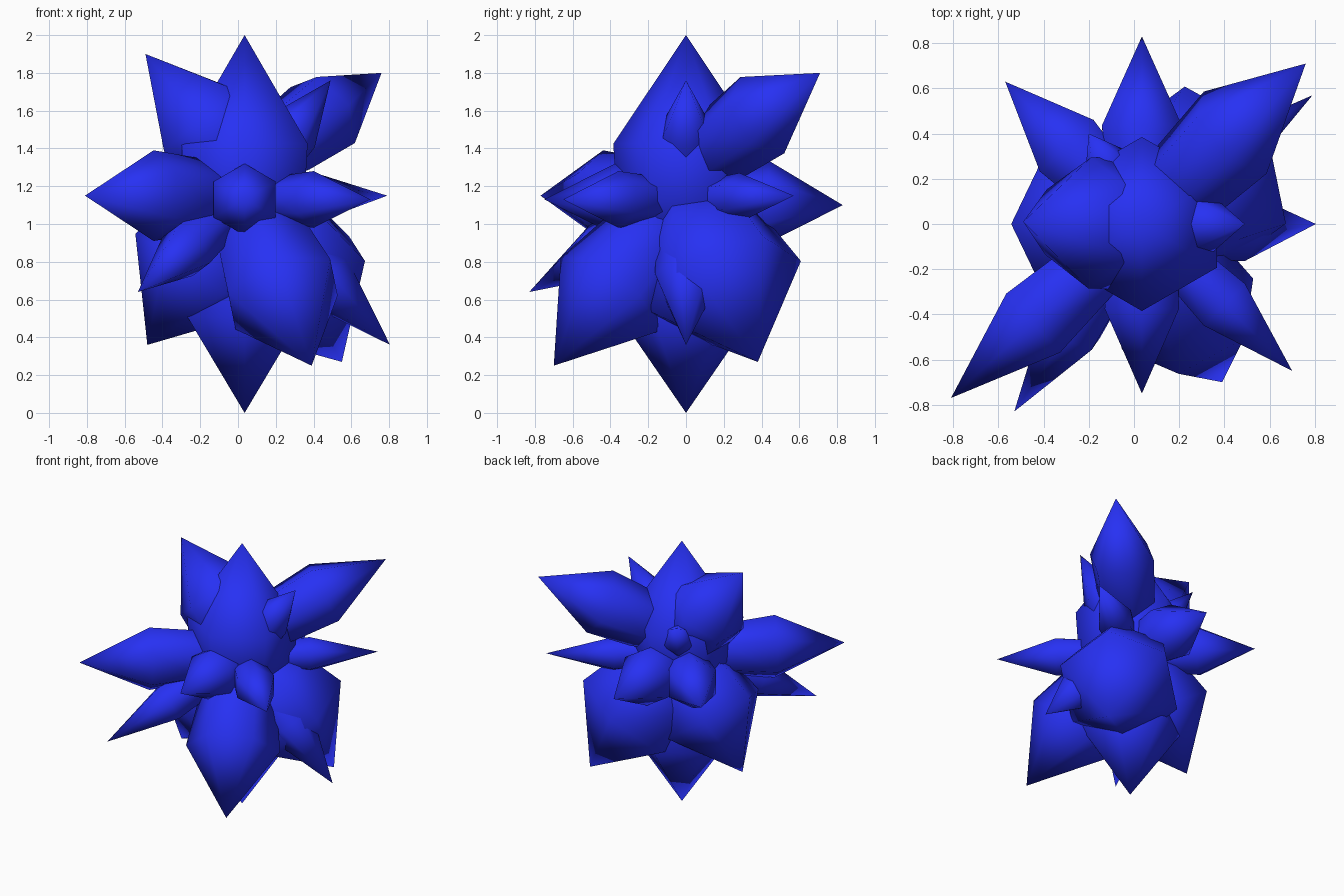
import bpy, bmesh, math
from mathutils import Vector

if "Cube" in bpy.data.objects:
    bpy.data.objects.remove(bpy.data.objects["Cube"])

mat = bpy.data.materials.new("blue_crystal")
mat.diffuse_color = (0.02, 0.03, 0.9, 1)
mat.use_nodes = True
mat.node_tree.nodes["Principled BSDF"].inputs["Base Color"].default_value = mat.diffuse_color

SIDES = 6


def crystal(name, tip, radius, shoulder, core_z=1.13, turn=0, mid=0.82, squash=1.0):
    """Six-sided shard: narrow root, widening to a shoulder, then a sharp point."""
    root, tip = Vector((0.035, 0, core_z)), Vector(tip)
    axis = tip - root
    d = axis.normalized()
    up = Vector((0, 1, 0)) if abs(d.z) > 0.98 else Vector((0, 0, 1))
    u = (up - d * up.dot(d)).normalized()
    v = d.cross(u) * squash
    bm = bmesh.new()
    rings = []
    for t, r in ((0, mid * 0.5), (shoulder * 0.47, mid), (shoulder, 1)):
        ring = []
        for i in range(SIDES):
            a = math.radians(turn) + 2 * math.pi * i / SIDES
            ring.append(bm.verts.new(root + axis * t + (u * math.cos(a) + v * math.sin(a)) * r * radius))
        rings.append(ring)
    point = bm.verts.new(tip)
    bm.faces.new(rings[0][::-1])
    for i in range(SIDES):
        j = (i + 1) % SIDES
        for lo, hi in zip(rings, rings[1:]):
            bm.faces.new((lo[i], lo[j], hi[j], hi[i]))
        bm.faces.new((rings[-1][i], rings[-1][j], point))
    bmesh.ops.recalc_face_normals(bm, faces=bm.faces)
    for f in bm.faces:
        f.smooth = True
    me = bpy.data.meshes.new(name)
    bm.to_mesh(me)
    bm.free()
    me.materials.append(mat)
    ob = bpy.data.objects.new(name, me)
    bpy.context.collection.objects.link(ob)


# main axis shards
crystal("top_shard", (0.035, 0, 2), 0.385, 0.5, 0.85, mid=0.95)
crystal("bottom_shard", (0.035, 0, 0), 0.35, 0.55)
crystal("front_shard", (0.035, -0.75, 1.13), 0.19, 0.5, mid=0.95)
crystal("back_shard", (0.035, 0.83, 1.1), 0.22, 0.52, squash=0.93)

# side shards around the middle
crystal("front_left_shard", (-0.81, -0.77, 1.15), 0.24, 0.57, 1.15, squash=0.85)
crystal("front_right_shard", (0.70, -0.65, 1.13), 0.15, 0.55)
crystal("back_right_shard", (0.79, 0.57, 1.15), 0.13, 0.5)
crystal("back_left_shard", (-0.57, 0.63, 1.12), 0.19, 0.55)

# upper shards
crystal("upper_back_right_shard", (0.76, 0.71, 1.80), 0.235, 0.57, 1.28, turn=15, mid=0.88)
crystal("upper_left_shard", (-0.49, 0.01, 1.90), 0.29, 0.44, 1.27, turn=30, mid=1.0)
crystal("upper_right_shard", (0.49, 0, 1.76), 0.145, 0.56, 1.15, mid=0.95)
crystal("upper_back_left_shard", (-0.20, 0.40, 1.54), 0.12, 0.6)

# lower shards
crystal("lower_front_left_shard", (-0.53, -0.83, 0.64), 0.15, 0.55)
crystal("lower_front_right_shard", (0.39, -0.70, 0.25), 0.33, 0.57, turn=28)
crystal("lower_back_right_shard", (0.55, 0.38, 0.27), 0.435, 0.53)
crystal("lower_left_shard", (-0.48, 0, 0.36), 0.38, 0.51)
crystal("lower_right_shard", (0.805, 0, 0.36), 0.17, 0.55, turn=15, mid=0.95)
